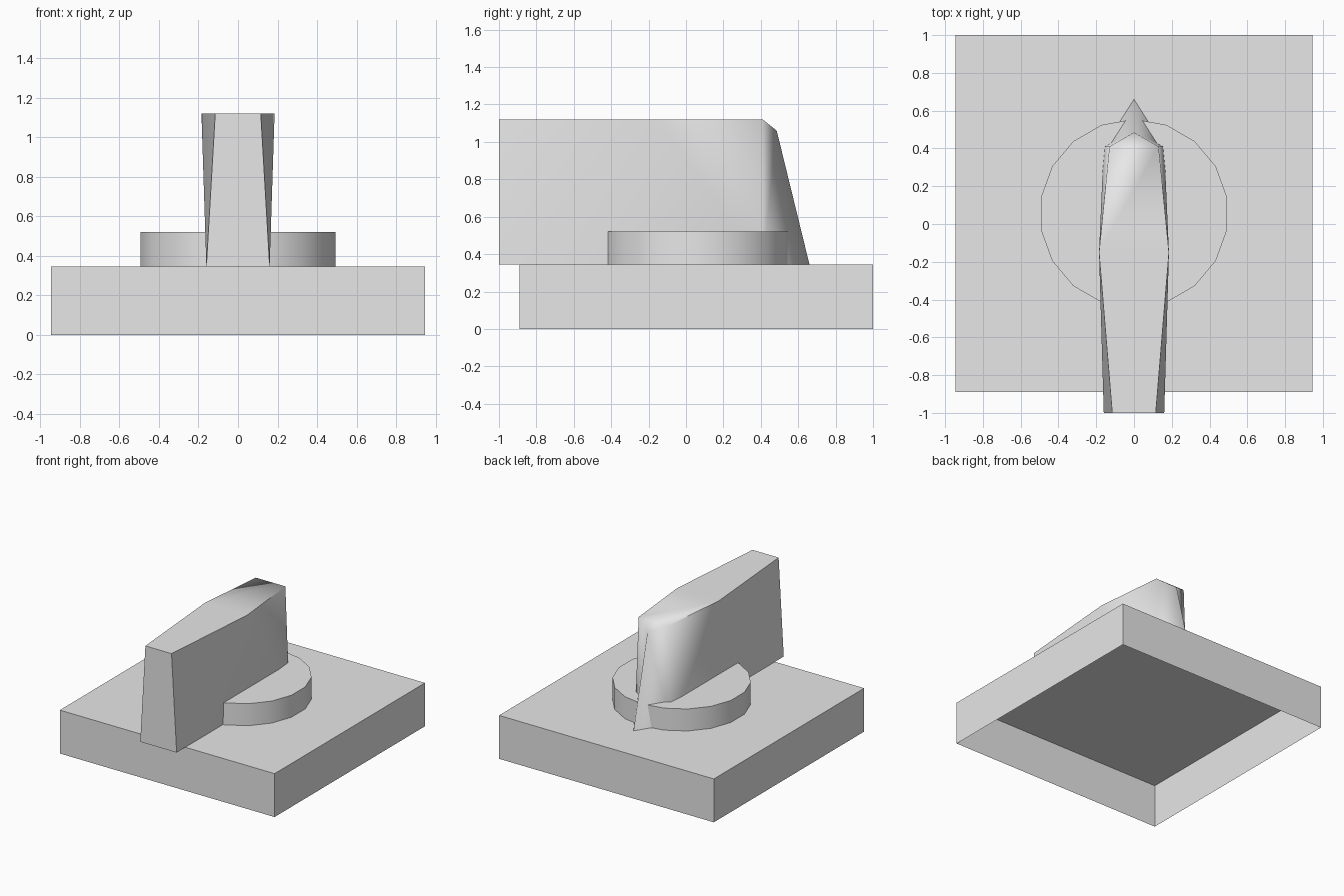
import bpy
import bmesh
from math import cos, sin, radians

cube = bpy.data.objects.get("Cube")
if cube:
    bpy.data.objects.remove(cube, do_unlink=True)

grey = bpy.data.materials.new("plain_grey")
grey.use_nodes = True
grey.diffuse_color = (0.8, 0.8, 0.8, 1)
grey.node_tree.nodes["Principled BSDF"].inputs["Base Color"].default_value = grey.diffuse_color

BASE_TOP = 0.345
DISC_TOP = 0.52
KNOB_TOP = 1.12


def finish(name, bm):
    """Turn a bmesh into a named grey object."""
    mesh = bpy.data.meshes.new(name)
    bm.to_mesh(mesh)
    bm.free()
    mesh.materials.append(grey)
    obj = bpy.data.objects.new(name, mesh)
    bpy.context.collection.objects.link(obj)
    return obj


def open_prism(name, outline, z0, z1, smooth=False):
    """Walls and a top cap over an outline, open underneath."""
    bm = bmesh.new()
    low = [bm.verts.new((x, y, z0)) for x, y in outline]
    high = [bm.verts.new((x, y, z1)) for x, y in outline]
    cap = bm.faces.new(high)
    for i in range(len(outline)):
        j = (i + 1) % len(outline)
        wall = bm.faces.new((low[i], low[j], high[j], high[i]))
        wall.smooth = smooth
    for edge in cap.edges:
        edge.smooth = False
    return finish(name, bm)


# Square base, a shell open at the bottom
open_prism("base", [(-0.945, -0.89), (0.945, -0.89), (0.945, 1), (-0.945, 1)], 0, BASE_TOP)

# Round collar with eighteen sides
ring = [(0.5 * cos(radians(a)), 0.055 + 0.5 * sin(radians(a))) for a in range(10, 370, 20)]
open_prism("collar", ring, BASE_TOP, DISC_TOP, smooth=True)

# Pointer handle: tapered bar ending in a smooth sloping prow
bm = bmesh.new()
prow_top = bm.verts.new((0, 0.485, 1.06))
prow_tip = bm.verts.new((0, 0.66, BASE_TOP))
sides = []
for s in (1, -1):
    front_low = bm.verts.new((s * 0.16, -1, BASE_TOP))
    front_high = bm.verts.new((s * 0.115, -1, KNOB_TOP))
    mid_high = bm.verts.new((s * 0.185, -0.15, KNOB_TOP))
    end_high = bm.verts.new((s * 0.13, 0.41, KNOB_TOP))
    end_low = bm.verts.new((s * 0.16, 0.41, BASE_TOP))
    sides.append((front_low, front_high, mid_high, end_high))
    for tri in ((front_low, mid_high, front_high),
                (front_low, end_low, mid_high),
                (end_low, end_high, mid_high),
                (end_low, prow_top, end_high),
                (end_low, prow_tip, prow_top)):
        bm.faces.new(tri if s > 0 else tri[::-1])

(fl, fh, mh, eh), (fl2, fh2, mh2, eh2) = sides
front = bm.faces.new((fl2, fl, fh, fh2))
bm.faces.new((fh2, fh, mh, mh2))
bm.faces.new((mh2, mh, eh, eh2))
bm.faces.new((eh2, eh, prow_top))
for face in bm.faces:
    face.smooth = True

# Crisp front face and long top edges
crisp = list(front.edges)
for pair in ((fh, mh), (mh, eh), (fh2, mh2), (mh2, eh2)):
    crisp.append(bm.edges.get(pair))
for edge in crisp:
    edge.smooth = False
finish("pointer_handle", bm)
